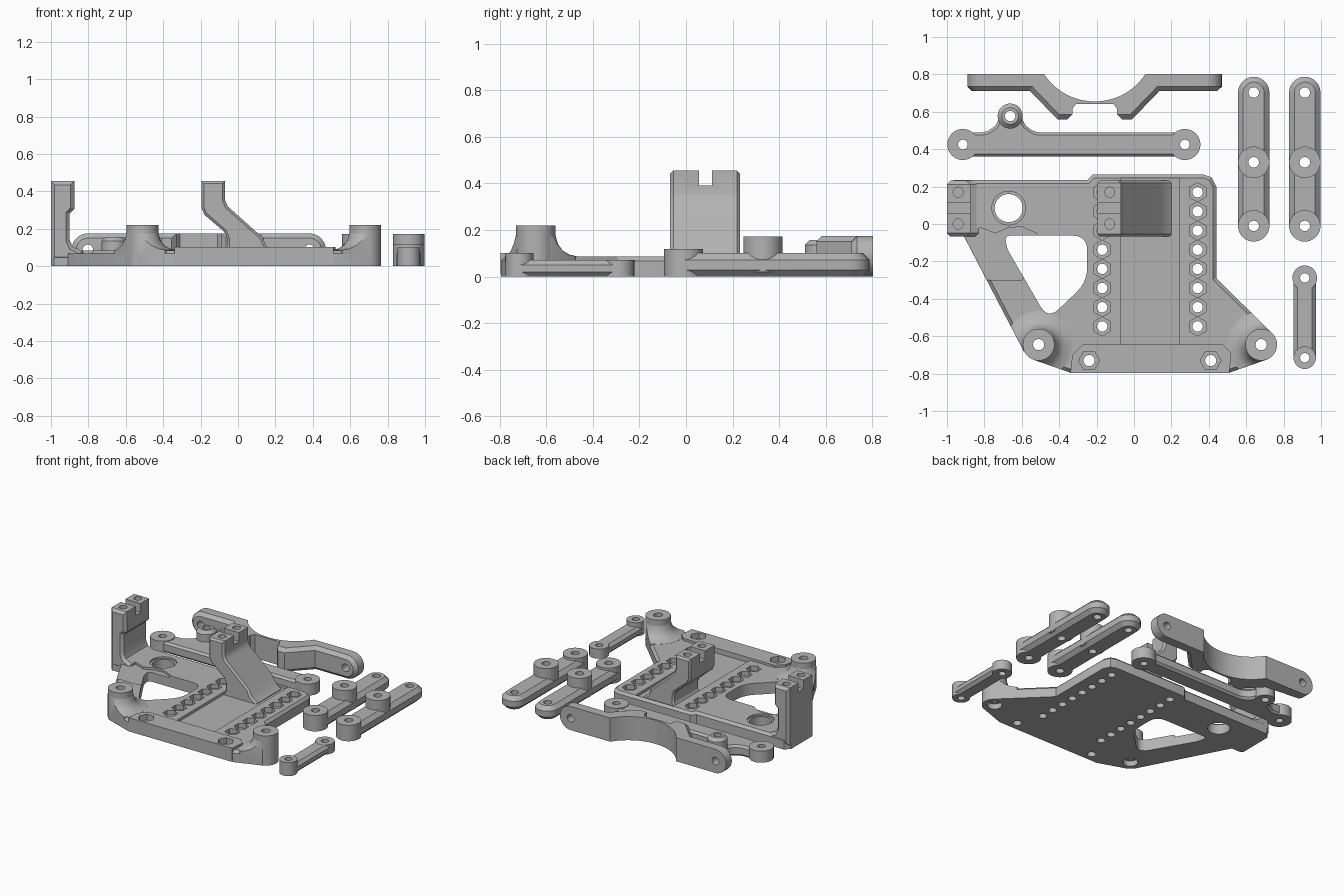
import bpy, bmesh, math
from mathutils import Vector

if "Cube" in bpy.data.objects:
    bpy.data.objects.remove(bpy.data.objects["Cube"])

grey = bpy.data.materials.new("plain_grey")
grey.diffuse_color = (0.45, 0.45, 0.45, 1)
grey.use_nodes = True
grey.node_tree.nodes["Principled BSDF"].inputs["Base Color"].default_value = grey.diffuse_color


def finish(name, bm):
    bmesh.ops.recalc_face_normals(bm, faces=bm.faces)
    me = bpy.data.meshes.new(name)
    bm.to_mesh(me)
    bm.free()
    me.materials.append(grey)
    ob = bpy.data.objects.new(name, me)
    bpy.context.collection.objects.link(ob)
    return ob


def prism(name, pts, lo, hi, top=0, bottom=0, axis='Z'):
    """Extrude an outline along Z or Y, with optional chamfered rims."""
    bm = bmesh.new()
    put = (lambda a, b, h: (a, b, h)) if axis == 'Z' else (lambda a, b, h: (a, h, b))
    rings = [[bm.verts.new(put(a, b, h)) for a, b in pts] for h in (lo, hi)]
    n = len(pts)
    caps = [bm.faces.new(r) for r in rings]
    for i in range(n):
        j = (i + 1) % n
        bm.faces.new((rings[0][i], rings[0][j], rings[1][j], rings[1][i]))
    bmesh.ops.recalc_face_normals(bm, faces=bm.faces)
    edges = [list(c.edges) for c in caps]
    for es, c in zip(edges, (bottom, top)):
        if c:
            bmesh.ops.bevel(bm, geom=es, offset=c, segments=1, affect='EDGES',
                            clamp_overlap=True)
    return finish(name, bm)


def disc(x, y, r, n=32, start=0.0):
    return [(x + r * math.cos(start + 2 * math.pi * i / n),
             y + r * math.sin(start + 2 * math.pi * i / n)) for i in range(n)]


def capsule(x0, y0, x1, y1, r, n=14):
    a = math.atan2(y1 - y0, x1 - x0)
    out = []
    for cx, cy, s in ((x1, y1, a - math.pi / 2), (x0, y0, a + math.pi / 2)):
        out += [(cx + r * math.cos(s + math.pi * i / n),
                 cy + r * math.sin(s + math.pi * i / n)) for i in range(n + 1)]
    return out


def rounded(pts, r, n=5):
    """Round every corner of an outline."""
    out = []
    for i, p in enumerate(pts):
        p, a, b = Vector(p), Vector(pts[i - 1]), Vector(pts[(i + 1) % len(pts)])
        d = min(r, (a - p).length * 0.45, (b - p).length * 0.45)
        s, e = p + (a - p).normalized() * d, p + (b - p).normalized() * d
        for k in range(n + 1):
            t = k / n
            out.append(tuple(s * (1 - t) ** 2 + p * 2 * t * (1 - t) + e * t * t))
    return out


def boolean(ob, tool, op='DIFFERENCE'):
    m = ob.modifiers.new("cut", 'BOOLEAN')
    m.operation, m.solver, m.object = op, 'EXACT', tool
    bpy.context.view_layer.objects.active = ob
    bpy.ops.object.modifier_apply(modifier=m.name)
    bpy.data.objects.remove(tool, do_unlink=True)


def drill(ob, x, y, r, lo=-0.1, hi=0.6, n=24, start=0.0):
    boolean(ob, prism("cutter", disc(x, y, r, n, start), lo, hi))


def box_outline(x0, x1, y0, y1):
    return [(x0, y0), (x1, y0), (x1, y1), (x0, y1)]


# ---- base plate -----------------------------------------------------------
outline = [(-1, -0.05), (-1, 0.2), (-0.965, 0.235), (-0.25, 0.235), (-0.22, 0.265),
           (0.37, 0.265), (0.415, 0.25), (0.44, 0.2), (0.44, -0.29), (0.74, -0.585),
           (0.765, -0.645), (0.71, -0.725), (0.51, -0.795), (-0.34, -0.795),
           (-0.54, -0.725), (-0.59, -0.68), (-0.91, -0.065), (-0.985, -0.065)]
bosses = [(-0.51, -0.645), (0.68, -0.645)]
plate = prism("base_plate", outline, 0, 0.085, top=0.018)

# sunken strut, triangular window, centre channel
boolean(plate, prism("cutter", [(-1.1, -0.07), (-0.9, -0.03), (-0.82, -0.02), (-0.74, -0.05),
                                (-0.67, -0.02), (-0.6, -0.015), (-0.52, -0.05), (-0.5, -0.1),
                                (-0.6, -0.3), (-1, -0.3)], 0.068, 0.3))
window = rounded([(-0.69, -0.062), (-0.25, -0.062), (-0.25, -0.31), (-0.46, -0.51),
                  (-0.68, -0.13)], 0.08)
boolean(plate, prism("cutter", window, -0.1, 0.3))
boolean(plate, prism("cutter", box_outline(-0.07, 0.24, -0.66, 0.245), 0.065, 0.3))

# big round opening with a countersunk rim
drill(plate, -0.67, 0.085, 0.075, n=40)
drill(plate, -0.67, 0.085, 0.09, lo=0.072, n=40)

# two rows of hexagonal nut pockets with through holes
for x in (-0.17, 0.34):
    for i in range(8):
        y = 0.17 - i * 0.1025
        drill(plate, x, y, 0.051, lo=0.05, n=6, start=math.pi / 6)
        drill(plate, x, y, 0.028, n=16)

# ---- raised front rail with nut pockets -----------------------------------
rail = prism("front_rail", [(-0.34, -0.797), (0.51, -0.797), (0.52, -0.69), (0.475, -0.645),
                            (-0.275, -0.645), (-0.33, -0.7)], 0.01, 0.102)
for x in (-0.24, 0.41):
    for part in (plate, rail):
        drill(part, x, -0.73, 0.056, lo=0.06, n=6)
        drill(part, x, -0.73, 0.03, n=20)

# ---- corner posts, flared into the plate ----------------------------------
for side, (x, y) in zip(("left", "right"), bosses):
    bm = bmesh.new()
    prof = [(0.085, 0.01)]
    prof = [(0.18, 0.04), (0.18, 0.086), (0.145, 0.094), (0.115, 0.112), (0.095, 0.14),
            (0.084, 0.18)]
    rings = [[bm.verts.new((px, py, z)) for px, py in disc(x, y, r, 36)] for r, z in prof]
    for a, b in zip(rings, rings[1:]):
        for i in range(36):
            j = (i + 1) % 36
            bm.faces.new((a[i], a[j], b[j], b[i]))
    bm.faces.new(rings[0])
    bm.faces.new(rings[-1])
    flare = finish(side + "_post_flare", bm)
    boolean(flare, prism("cutter", outline, -0.1, 0.4), 'INTERSECT')
    boolean(flare, prism("cutter", window, -0.1, 0.4))
    post = prism(side + "_post", disc(x, y, 0.085, 40), 0, 0.22)
    for part in (plate, flare, post):
        drill(part, x, y, 0.03)
        drill(part, x, y, 0.05, hi=0.04)

# ---- two upright brackets with split heads --------------------------------
left = [(-1, 0.03), (-1, 0.455), (-0.875, 0.455), (-0.875, 0.305), (-0.9, 0.28),
        (-0.9, 0.14), (-0.885, 0.105), (-0.83, 0.08), (-0.83, 0.03)]
right = [(-0.195, 0.455), (-0.07, 0.455), (-0.07, 0.355), (-0.055, 0.32), (0.13, 0.155),
         (0.15, 0.11), (0.2, 0.07), (0.2, 0.05), (-0.09, 0.05), (-0.06, 0.1),
         (-0.06, 0.15), (-0.075, 0.185), (-0.18, 0.275), (-0.195, 0.31)]
for name, prof, cx in (("left_bracket", left, -0.94), ("centre_bracket", right, -0.13)):
    ob = prism(name, prof, -0.068, 0.232, top=0.02, bottom=0.02, axis='Y')
    boolean(ob, prism("cutter", box_outline(cx - 0.1, cx + 0.1, 0.055, 0.112), 0.39, 0.6))
    for y in (0.0, 0.17):
        drill(ob, cx, y, 0.027, lo=0.33)

# ---- two three-hole links -------------------------------------------------
for tag, x in (("inner", 0.64), ("outer", 0.913)):
    link = prism(tag + "_link", capsule(x, 0, x, 0.703, 0.084), 0, 0.1, 0.028, 0.028)
    parts = [link,
             prism(tag + "_link_mid_boss", disc(x, 0.33, 0.084, 40), 0.02, 0.172),
             prism(tag + "_link_end_boss", disc(x, -0.01, 0.084, 40), 0, 0.118)]
    for part, ys in zip(parts, ((-0.01, 0.33, 0.703), (0.33,), (-0.01,))):
        for y in ys:
            drill(part, x, y, 0.028)

# ---- short link -----------------------------------------------------------
short = prism("short_link", capsule(0.913, -0.71, 0.913, -0.29, 0.06), 0, 0.07, 0.02, 0.02)
pads = [prism("short_link_back_pad", disc(0.913, -0.288, 0.066), 0.0, 0.071),
        prism("short_link_front_boss", disc(0.913, -0.715, 0.06), 0, 0.1)]
for part, ys in zip([short] + pads, ((-0.288, -0.715), (-0.288,), (-0.715,))):
    for y in ys:
        drill(part, 0.913, y, 0.025)

# ---- long rod with a side knob --------------------------------------------
rod = prism("long_rod", rounded([(-0.9, 0.36), (0.27, 0.36), (0.27, 0.49), (-0.53, 0.49),
                                 (-0.585, 0.53), (-0.6, 0.575), (-0.72, 0.575),
                                 (-0.735, 0.53), (-0.79, 0.49), (-0.9, 0.49)], 0.03),
            0, 0.08, 0.015, 0.015)
for x in (-0.915, 0.272):
    end = prism("rod_end", disc(x, 0.425, 0.083, 40), 0, 0.085)
    for part in (rod, end):
        drill(part, x, 0.425, 0.026)
knob = prism("rod_knob", disc(-0.662, 0.577, 0.067, 32), 0, 0.157, top=0.022)
for part in (rod, knob):
    drill(part, -0.662, 0.577, 0.028)

# ---- arched yoke lying on its edge ----------------------------------------
half = [(0.68, 0.803), (0.68, 0.71), (0.345, 0.71), (0.2, 0.56), (0.12, 0.56),
        (0.12, 0.615), (0.1, 0.642)]
arc = [(0.324 * math.sin(t), 0.979 - 0.324 * math.cos(t))
       for t in [-0.99 + 1.98 * i / 20 for i in range(21)]]
pts = [(-0.21 - x, y) for x, y in half] + [(-0.21 + x, y) for x, y in reversed(half)]
pts += [(-0.21 + x, y) for x, y in reversed(arc)]
yoke = prism("arched_yoke", pts, 0, 0.175)
boolean(yoke, prism("cutter", capsule(-0.8025, 0.0875, 0.3825, 0.0875, 0.0875),
                    0.5, 0.803, bottom=0, axis='Y'), 'INTERSECT')
# chamfer the long front rims, then bore the end holes
bm = bmesh.new()
bm.from_mesh(yoke.data)
rims = [e for e in bm.edges if len(e.link_faces) == 2 and e.calc_face_angle(0) > 1.2
        and all(0.7 < v.co.y < 0.72 or 0.555 < v.co.y < 0.565 for v in e.verts)
        and abs(e.verts[0].co.z - 0.0875) + abs(e.verts[1].co.z - 0.0875) > 0.01]
bmesh.ops.bevel(bm, geom=rims, offset=0.025, segments=1, affect='EDGES', clamp_overlap=True)
bm.to_mesh(yoke.data)
bm.free()
for x in (-0.8025, 0.3825):
    boolean(yoke, prism("cutter", disc(x, 0.0875, 0.028, 24), 0.4, 1, axis='Y'))

# ---- smooth curved walls, keep edges sharp --------------------------------
for ob in bpy.context.scene.objects:
    ob.select_set(True)
    bpy.context.view_layer.objects.active = ob
bpy.ops.object.shade_smooth_by_angle(angle=math.radians(30))
